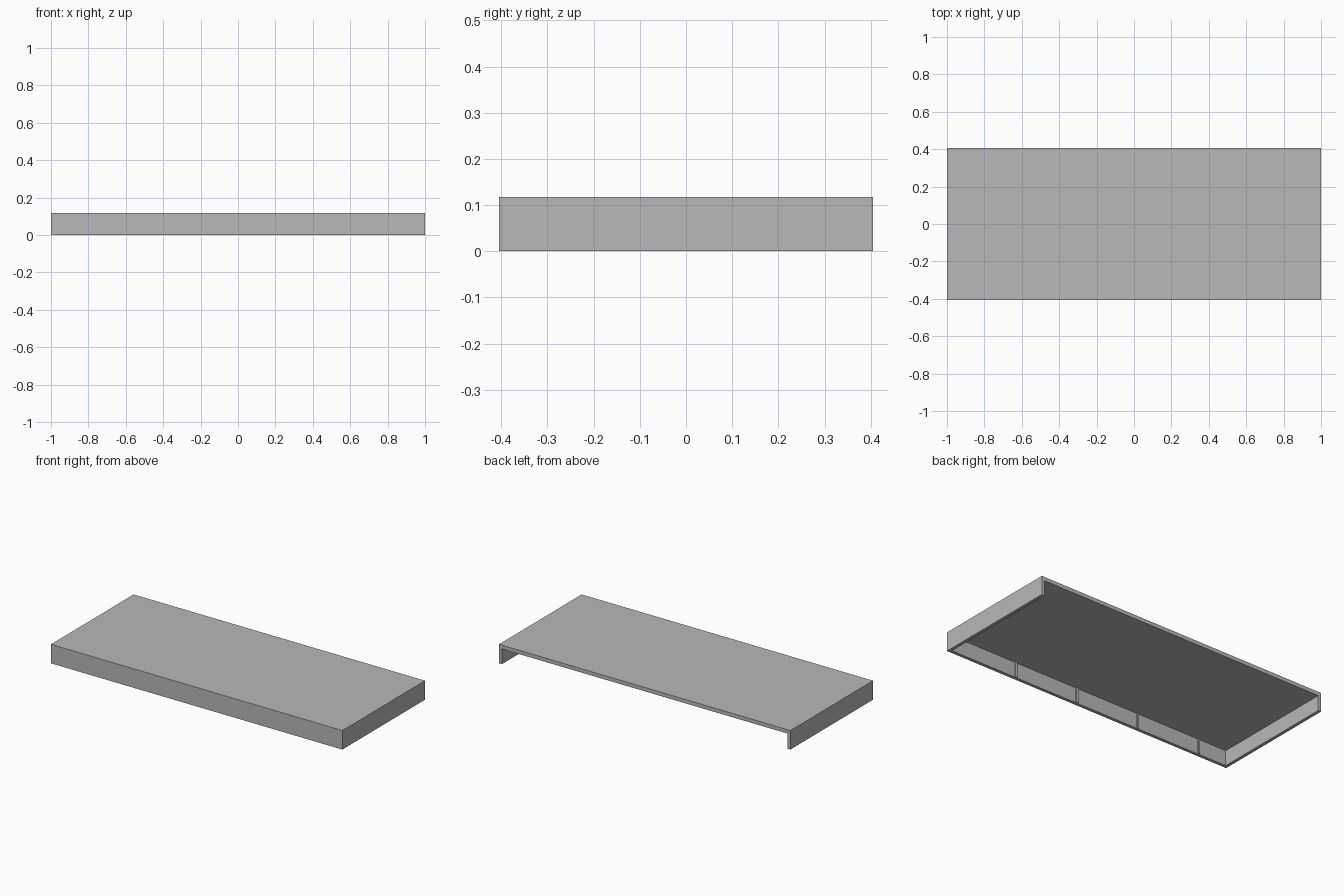
import bpy

cube = bpy.data.objects.get("Cube")
if cube:
    bpy.data.objects.remove(cube, do_unlink=True)

# Overall size, board thicknesses and rib spacing
X, Y, H = 1.0, 0.405, 0.118
TOP, WALL = 0.024, 0.02
RIB_W, RIB_D, STEP = 0.012, 0.008, 0.436

grey = bpy.data.materials.new("plain grey")
grey.use_nodes = True
colour = (0.48, 0.48, 0.48, 1)
grey.diffuse_color = colour
grey.node_tree.nodes["Principled BSDF"].inputs["Base Color"].default_value = colour


def box(name, low, high):
    """Axis-aligned box between two corners."""
    bpy.ops.mesh.primitive_cube_add(size=1)
    ob = bpy.context.object
    ob.name = name
    ob.location = [(a + b) / 2 for a, b in zip(low, high)]
    ob.scale = [b - a for a, b in zip(low, high)]
    bpy.ops.object.transform_apply(location=True, rotation=False, scale=True)
    ob.data.materials.append(grey)
    return ob


under = H - TOP

# Flat top, open at the back
box("top_panel", (-X, -Y, under), (X, Y, H))

# Skirts on the front and both ends
box("front_skirt", (-X, -Y, 0), (X, -Y + WALL, under))
box("left_skirt", (X - WALL, -Y + WALL, 0), (X, Y, under))
box("right_skirt", (-X, -Y + WALL, 0), (-X + WALL, Y, under))

# Slim ribs on the inside of the front skirt
for i in range(4):
    x = 0.525 - i * STEP
    box(f"front_rib_{i + 1}", (x - RIB_W / 2, -Y + WALL, 0),
        (x + RIB_W / 2, -Y + WALL + RIB_D, under))
